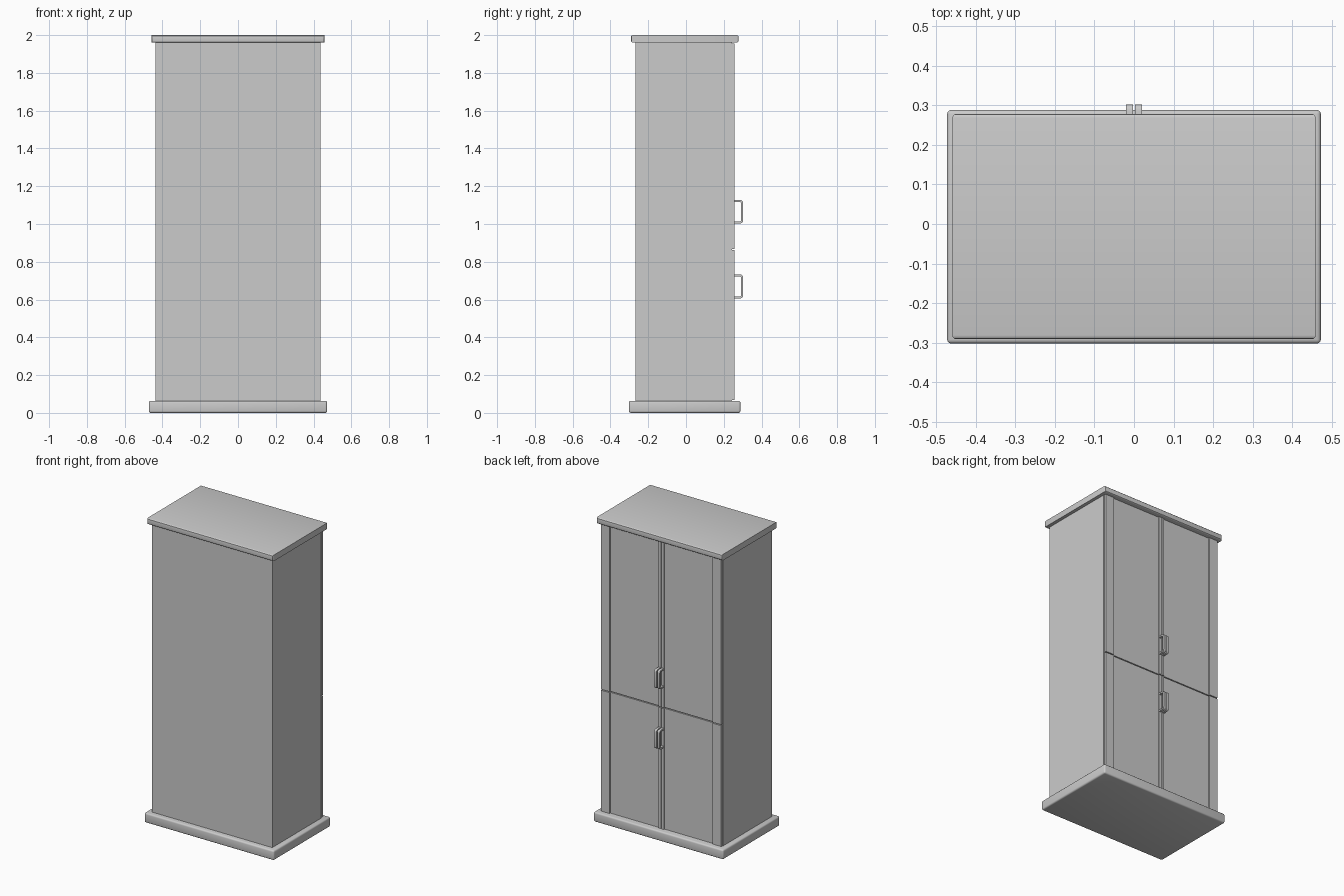
import bpy, bmesh
from mathutils import Vector

if "Cube" in bpy.data.objects:
    bpy.data.objects.remove(bpy.data.objects["Cube"], do_unlink=True)

grey = bpy.data.materials.new("plain grey")
grey.use_nodes = True
colour = (0.6, 0.6, 0.6, 1)
grey.diffuse_color = colour
grey.node_tree.nodes["Principled BSDF"].inputs["Base Color"].default_value = colour


def finish(name, bm):
    bmesh.ops.recalc_face_normals(bm, faces=bm.faces)
    mesh = bpy.data.meshes.new(name)
    bm.to_mesh(mesh)
    bm.free()
    mesh.materials.append(grey)
    obj = bpy.data.objects.new(name, mesh)
    bpy.context.collection.objects.link(obj)
    return obj


def add_box(bm, low, high):
    low, high = Vector(low), Vector(high)
    verts = bmesh.ops.create_cube(bm, size=1)["verts"]
    for v in verts:
        v.co = (low + high) / 2 + v.co * (high - low)


def box(name, low, high, bevel=0, skip_axis=None):
    """Box with rounded edges, leaving edges along skip_axis sharp."""
    bm = bmesh.new()
    add_box(bm, low, high)
    if bevel:
        edges = [e for e in bm.edges if skip_axis is None
                 or abs((e.verts[0].co - e.verts[1].co)[skip_axis]) < 1e-5]
        bmesh.ops.bevel(bm, geom=edges, offset=bevel, segments=3,
                        profile=0.5, affect='EDGES')
    return finish(name, bm)


def door(name, side, z0, z1):
    """Flat panel set back between a wide outer and a narrow inner stile."""
    bm = bmesh.new()
    outline = [(0.002, 0.243), (0.002, 0.258), (0.019, 0.258), (0.019, 0.25),
               (0.375, 0.25), (0.375, 0.258), (0.437, 0.258), (0.437, 0.243)]
    face = bm.faces.new([bm.verts.new((side * x, y, z0)) for x, y in outline])
    top = bmesh.ops.extrude_face_region(bm, geom=[face])["geom"]
    bmesh.ops.translate(bm, vec=(0, 0, z1 - z0),
                        verts=[g for g in top if isinstance(g, bmesh.types.BMVert)])
    return finish(name, bm)


def handle(name, side, z0, z1):
    """Flat bar bent into a rounded bracket."""
    thick, y0, y1 = 0.01, 0.256, 0.302
    bm = bmesh.new()
    outline = [(y0, z0), (y1, z0), (y1, z1), (y0, z1),
               (y0, z1 - thick), (y1 - thick, z1 - thick),
               (y1 - thick, z0 + thick), (y0, z0 + thick)]
    ring = [bm.verts.new((side * 0.003, y, z)) for y, z in outline]
    face = bm.faces.new(ring)
    top = bmesh.ops.extrude_face_region(bm, geom=[face])["geom"]
    bmesh.ops.translate(bm, vec=(side * 0.017, 0, 0),
                        verts=[g for g in top if isinstance(g, bmesh.types.BMVert)])
    # round the bends
    for level, radius in ((y1, 0.015), (y1 - thick, 0.008)):
        bends = [e for e in bm.edges
                 if all(abs(v.co.y - level) < 1e-5 for v in e.verts)
                 and abs(e.verts[0].co.z - e.verts[1].co.z) < 1e-5]
        bmesh.ops.bevel(bm, geom=bends, offset=radius, segments=4,
                        profile=0.5, affect='EDGES')
    return finish(name, bm)


# Carcass, plinth and top board
box("cabinet_body", (-0.437, -0.268, 0.05), (0.437, 0.238, 1.97))
box("door_backing", (-0.432, 0.23, 0.06), (0.432, 0.243, 1.965))
parts = [
    box("base_plinth", (-0.472, -0.302, 0), (0.472, 0.288, 0.064), 0.01),
    box("top_board", (-0.459, -0.291, 1.96), (0.459, 0.278, 2), 0.01, 1),
]

# Doors and handles, mirrored left and right
for label, side in (("left", 1), ("right", -1)):
    door("lower_door_" + label, side, 0.067, 0.862)
    door("upper_door_" + label, side, 0.868, 1.956)
    parts.append(handle("lower_handle_" + label, side, 0.606, 0.733))
    parts.append(handle("upper_handle_" + label, side, 1.003, 1.127))

# Smooth the rounded parts only
bpy.ops.object.select_all(action='DESELECT')
for obj in parts:
    obj.select_set(True)
bpy.context.view_layer.objects.active = parts[0]
bpy.ops.object.shade_smooth_by_angle()
